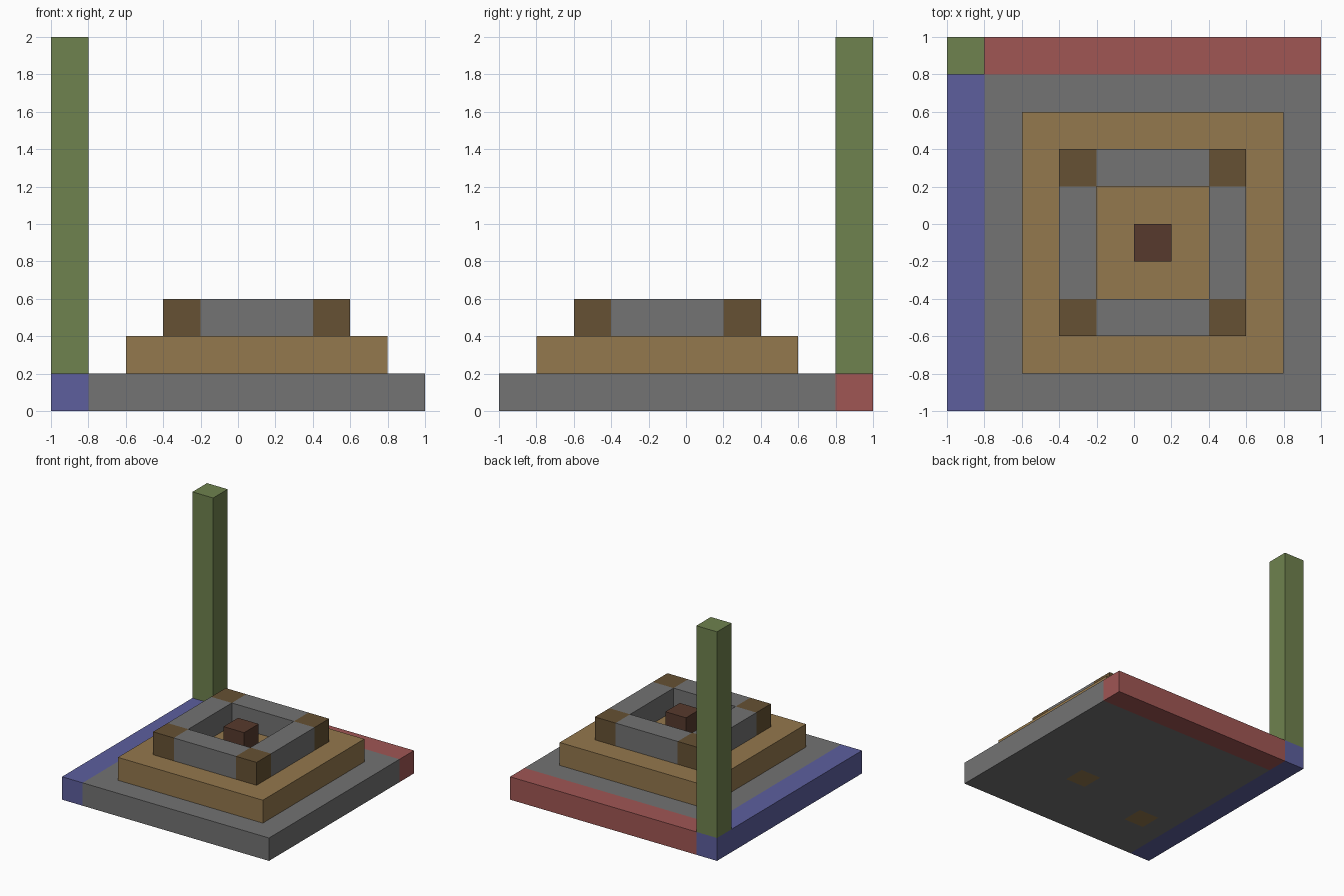
import bpy
import bmesh
from mathutils import Vector

cube = bpy.data.objects.get("Cube")
if cube:
    bpy.data.objects.remove(cube, do_unlink=True)

U = 0.2  # size of one building block


def material(name, rgb):
    def linear(c):
        c /= 255
        return c / 12.92 if c <= 0.04045 else ((c + 0.055) / 1.055) ** 2.4
    colour = [linear(c) for c in rgb] + [1]
    mat = bpy.data.materials.new(name)
    mat.use_nodes = True
    mat.diffuse_color = colour
    mat.node_tree.nodes["Principled BSDF"].inputs["Base Color"].default_value = colour
    return mat


stone = material("grey stone", (115, 115, 115))
plank = material("tan plank", (148, 120, 77))
log = material("brown log", (102, 81, 51))
dark = material("dark brown", (87, 58, 45))
blue = material("blue", (93, 95, 158))
red = material("red", (160, 86, 84))
green = material("green", (111, 130, 78))


def add_object(name, bm, *mats):
    mesh = bpy.data.meshes.new(name)
    bm.to_mesh(mesh)
    bm.free()
    for mat in mats:
        mesh.materials.append(mat)
    obj = bpy.data.objects.new(name, mesh)
    bpy.context.collection.objects.link(obj)
    return obj


def box(name, mat, x, y, z):
    """Box from (min, max) ranges counted in blocks."""
    bm = bmesh.new()
    bmesh.ops.create_cube(bm, size=1)
    size = Vector([(b - a) * U for a, b in (x, y, z)])
    centre = Vector([(a + b) * U / 2 for a, b in (x, y, z)])
    bmesh.ops.scale(bm, vec=size, verts=bm.verts)
    bmesh.ops.translate(bm, vec=centre, verts=bm.verts)
    return add_object(name, bm, mat)


# Stone base, cut into blocks underneath so two can show plank
bm = bmesh.new()
bmesh.ops.create_grid(bm, x_segments=9, y_segments=9, size=4.5 * U)
bmesh.ops.translate(bm, vec=(U / 2, -U / 2, 0), verts=bm.verts)
sheet = bm.faces[:]
raised = bmesh.ops.extrude_face_region(bm, geom=sheet, use_keep_orig=True)
top = [v for v in raised["geom"] if isinstance(v, bmesh.types.BMVert)]
bmesh.ops.translate(bm, vec=(0, 0, U), verts=top)
bmesh.ops.recalc_face_normals(bm, faces=bm.faces)
plank_blocks = [Vector((1.5, -1.5, 0)) * U, Vector((-2.5, -2.5, 0)) * U]
for face in bm.faces:
    centre = face.calc_center_median()
    if any((centre - spot).length < 0.01 for spot in plank_blocks):
        face.material_index = 1
add_object("base_slab", bm, stone, plank)

# Coloured edges and the tall corner pole
box("right_edge", blue, (-5, -4), (-5, 5), (0, 1))
box("back_edge", red, (-4, 5), (4, 5), (0, 1))
box("corner_pole", green, (-5, -4), (4, 5), (1, 10))

# Raised platform
box("plank_platform", plank, (-3, 4), (-4, 3), (1, 2))

# Low wall ring: corner logs joined by stone runs
for x_name, x in (("right", -2), ("left", 2)):
    for y_name, y in (("front", -3), ("back", 1)):
        box(f"{y_name}_{x_name}_log", log, (x, x + 1), (y, y + 1), (2, 3))
    box(f"{x_name}_wall", stone, (x, x + 1), (-2, 1), (2, 3))
for y_name, y in (("front", -3), ("back", 1)):
    box(f"{y_name}_wall", stone, (-1, 2), (y, y + 1), (2, 3))

# Block in the middle of the ring
box("centre_block", dark, (0, 1), (-1, 0), (2, 3))
